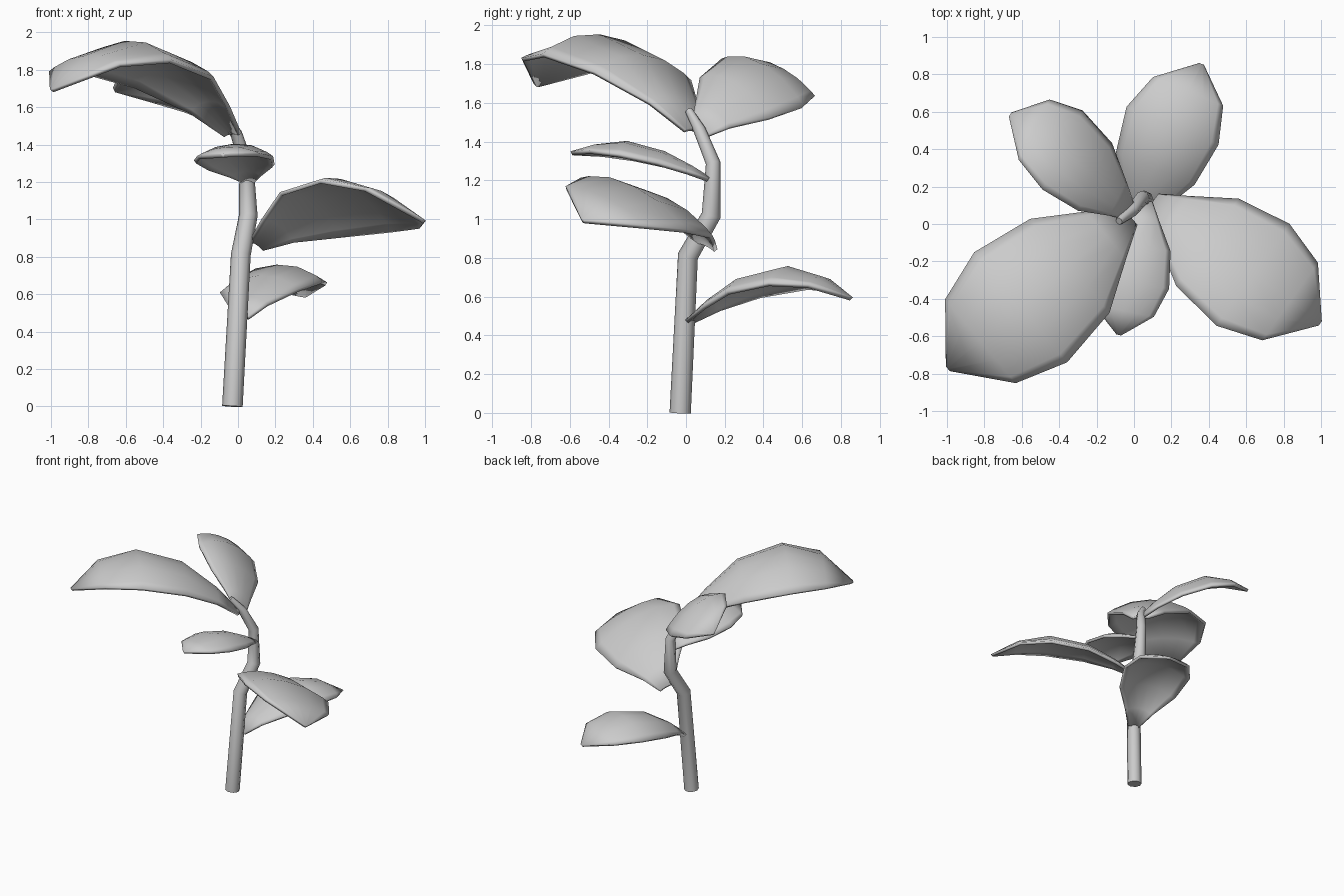
import bpy
import bmesh
from mathutils import Vector

cube = bpy.data.objects.get("Cube")
if cube:
    bpy.data.objects.remove(cube)

# One plain grey for the whole plant
grey = bpy.data.materials.new("plain grey")
grey.use_nodes = True
colour = (0.6, 0.6, 0.6, 1)
grey.diffuse_color = colour
grey.node_tree.nodes["Principled BSDF"].inputs["Base Color"].default_value = colour

# Shared leaf shape: position along leaf, half width, edge arch (per unit
# length), share of the doming
ROWS = [(0, 0.05, 0, 0.6), (0.13, 0.13, 0.072, 1), (0.33, 0.26, 0.14, 1),
        (0.6, 0.305, 0.155, 1), (0.82, 0.232, 0.108, 0.65), (1, 0.01, 0, 0)]
ACROSS = (-1, -0.85, -0.45, 0, 0.45, 0.85, 1)


def smooth(obj, angle):
    bpy.ops.object.select_all(action='DESELECT')
    obj.select_set(True)
    bpy.context.view_layer.objects.active = obj
    bpy.ops.object.shade_smooth_by_angle(angle=angle)


def leaf(name, base, tip, arch, slope, width=1, dome=0.36, skew=0, bend=0):
    """A cupped blade from base to tip; slope rolls it about its length,
    skew slants its cross rows and bend bows it sideways."""
    base, tip = Vector(base), Vector(tip)
    run = tip - base
    flat = Vector((run.x, run.y, 0))
    length = flat.length
    flat.normalize()
    level = Vector((flat.y, -flat.x, 0))
    side = level + flat * skew + Vector((0, 0, slope))
    bm = bmesh.new()
    grid = []
    for t, half, rise, share in ROWS:
        w = half * length * width
        centre = base + run * t + level * (bend * 4 * t * (1 - t))
        row = []
        for s in ACROSS:
            lift = rise * arch * length + dome * share * w * (1 - abs(s) ** 2.3)
            row.append(bm.verts.new(centre + side * w * s + Vector((0, 0, lift))))
        grid.append(row)
    for a, b in zip(grid, grid[1:]):
        for i in range(len(ACROSS) - 1):
            bm.faces.new((a[i], a[i + 1], b[i + 1], b[i]))
    bmesh.ops.recalc_face_normals(bm, faces=bm.faces)
    if sum(f.normal.z for f in bm.faces) < 0:
        bmesh.ops.reverse_faces(bm, faces=bm.faces)
    mesh = bpy.data.meshes.new(name)
    bm.to_mesh(mesh)
    bm.free()
    mesh.materials.append(grey)
    obj = bpy.data.objects.new(name, mesh)
    bpy.context.collection.objects.link(obj)
    smooth(obj, 0.9)
    solid = obj.modifiers.new("thickness", 'SOLIDIFY')
    solid.thickness = 0.022
    solid.offset = 0


leaf("top_front_leaf", (-0.03, 0.04, 1.45), (-0.99, -0.77, 1.69), 1.15, -0.07,
     0.99, dome=0.33)
leaf("top_back_leaf", (-0.02, 0.06, 1.44), (-0.66, 0.58, 1.69), 0.85, -0.53, 0.9,
     0.4, skew=0.22, bend=0.03)
leaf("small_front_leaf", (0.06, 0.12, 1.2), (-0.08, -0.59, 1.34), 0.3, -0.05, 0.95)
leaf("middle_left_leaf", (0.1, 0.11, 0.86), (0.99, -0.53, 0.99), 0.78, 0.4,
     0.99, dome=0.27)
leaf("low_back_leaf", (0.02, 0.02, 0.47), (0.36, 0.85, 0.59), 0.8, 0.04, 0.95,
     bend=-0.02)

# Bent, tapering stem: point and radius
path = [((-0.03, -0.03, 0), 0.055), ((0.015, 0.01, 0.81), 0.053),
        ((0.055, 0.13, 1.02), 0.05), ((0.045, 0.14, 1.29), 0.038),
        ((-0.01, 0.07, 1.46), 0.032), ((-0.08, 0.015, 1.56), 0.02)]
curve = bpy.data.curves.new("stem", 'CURVE')
curve.dimensions = '3D'
curve.bevel_depth = 1
curve.bevel_resolution = 2
curve.use_fill_caps = True
spline = curve.splines.new('POLY')
spline.points.add(len(path) - 1)
for point, (co, radius) in zip(spline.points, path):
    point.co = (*co, 1)
    point.radius = radius
curve.materials.append(grey)
stem = bpy.data.objects.new("stem", curve)
bpy.context.collection.objects.link(stem)
bpy.ops.object.select_all(action='DESELECT')
stem.select_set(True)
bpy.context.view_layer.objects.active = stem
bpy.ops.object.convert(target='MESH')
smooth(bpy.context.object, 0.9)
